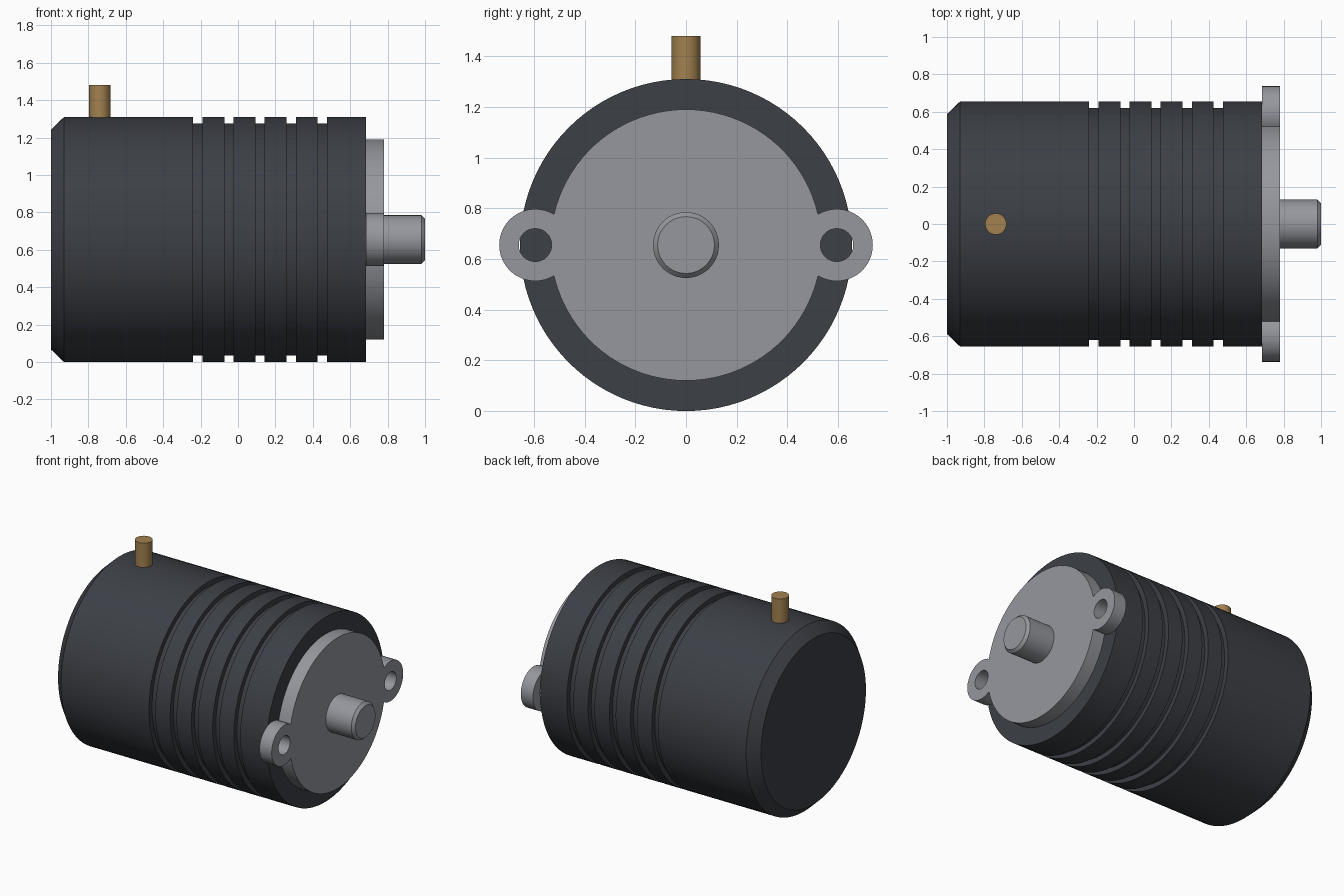
import bpy, bmesh
from math import sin, cos, pi, atan2, sqrt, radians
from mathutils import Matrix

if "Cube" in bpy.data.objects:
    bpy.data.objects.remove(bpy.data.objects["Cube"])

AXIS_Z = 0.655   # height of the motor axis
SEG = 96


def material(name, color):
    mat = bpy.data.materials.new(name)
    mat.diffuse_color = (*color, 1)
    mat.use_nodes = True
    mat.node_tree.nodes["Principled BSDF"].inputs["Base Color"].default_value = mat.diffuse_color
    return mat


dark = material("dark_housing", (0.045, 0.05, 0.06))
steel = material("steel", (0.30, 0.31, 0.34))
brass = material("brass", (0.36, 0.22, 0.08))


def finish(obj, mat):
    obj.data.materials.clear()
    obj.data.materials.append(mat)
    bpy.ops.object.select_all(action='DESELECT')
    obj.select_set(True)
    bpy.context.view_layer.objects.active = obj
    bpy.ops.object.shade_smooth_by_angle(angle=radians(30))


def lathe(name, profile, mat, matrix, seg=SEG):
    """Closed solid of revolution about local z from (z, radius) points."""
    bm = bmesh.new()
    rings = [[bm.verts.new((r * cos(2 * pi * i / seg), r * sin(2 * pi * i / seg), z))
              for i in range(seg)] for z, r in profile]
    for a, b in zip(rings, rings[1:]):
        for i in range(seg):
            j = (i + 1) % seg
            bm.faces.new((a[i], a[j], b[j], b[i]))
    bm.faces.new(rings[0][::-1])
    bm.faces.new(rings[-1])
    bm.transform(matrix)
    mesh = bpy.data.meshes.new(name)
    bm.to_mesh(mesh)
    bm.free()
    obj = bpy.data.objects.new(name, mesh)
    bpy.context.collection.objects.link(obj)
    finish(obj, mat)


# local z -> world x, local x -> world y, local y -> world z
along_x = Matrix(((0, 0, 1, 0), (1, 0, 0, 0), (0, 1, 0, AXIS_Z), (0, 0, 0, 1)))

# Housing with rear chamfer and five cooling grooves
R, RG = 0.655, 0.62
profile = [(-1, 0.588), (-0.93, R)]
for k in range(5):
    x = -0.24 + k * 0.1665
    profile += [(x, R), (x, RG), (x + 0.05, RG), (x + 0.05, R)]
profile.append((0.685, R))
lathe("housing", profile, dark, along_x)

# Output shaft with chamfered tip
lathe("shaft", [(0.70, 0.13), (0.98, 0.13), (1.0, 0.112)], steel, along_x, 48)

# Terminal pin on top
lathe("terminal_pin", [(1.2, 0.057), (1.48, 0.057)], brass,
      Matrix.Translation((-0.739, 0, 0)), 32)

# Mounting flange: disc merged with two drilled ears
DISC, EAR, EAR_Y, HOLE = 0.535, 0.142, 0.595, 0.065


def arc(cx, r, a0, a1, n):
    return [(cx + r * cos(a0 + (a1 - a0) * i / n), r * sin(a0 + (a1 - a0) * i / n))
            for i in range(n)]


px = (EAR_Y**2 + DISC**2 - EAR**2) / (2 * EAR_Y)
pz = sqrt(DISC**2 - px**2)
da, ea = atan2(pz, px), atan2(pz, px - EAR_Y)
half = arc(EAR_Y, EAR, -ea, ea, 40) + arc(0, DISC, da, pi - da, 40)
outline = half + [(-x, -y) for x, y in half]
holes = [arc(s * EAR_Y, HOLE, 0, 2 * pi, 32) for s in (1, -1)]

curve = bpy.data.curves.new("mounting_flange", 'CURVE')
curve.dimensions = '2D'
curve.fill_mode = 'BOTH'
curve.extrude = 0.0475
for pts in [outline] + holes:
    spline = curve.splines.new('POLY')
    spline.points.add(len(pts) - 1)
    for p, (x, y) in zip(spline.points, pts):
        p.co = (x, y, 0, 1)
    spline.use_cyclic_u = True
temp = bpy.data.objects.new("flange_outline", curve)
bpy.context.collection.objects.link(temp)
mesh = bpy.data.meshes.new_from_object(
    temp.evaluated_get(bpy.context.evaluated_depsgraph_get()))
bpy.data.objects.remove(temp)

bm = bmesh.new()
bm.from_mesh(mesh)
bmesh.ops.remove_doubles(bm, verts=bm.verts, dist=1e-4)
bmesh.ops.recalc_face_normals(bm, faces=bm.faces)
bm.transform(along_x @ Matrix.Translation((0, 0, 0.7325)))
bm.to_mesh(mesh)
bm.free()
flange = bpy.data.objects.new("mounting_flange", mesh)
bpy.context.collection.objects.link(flange)
finish(flange, steel)
